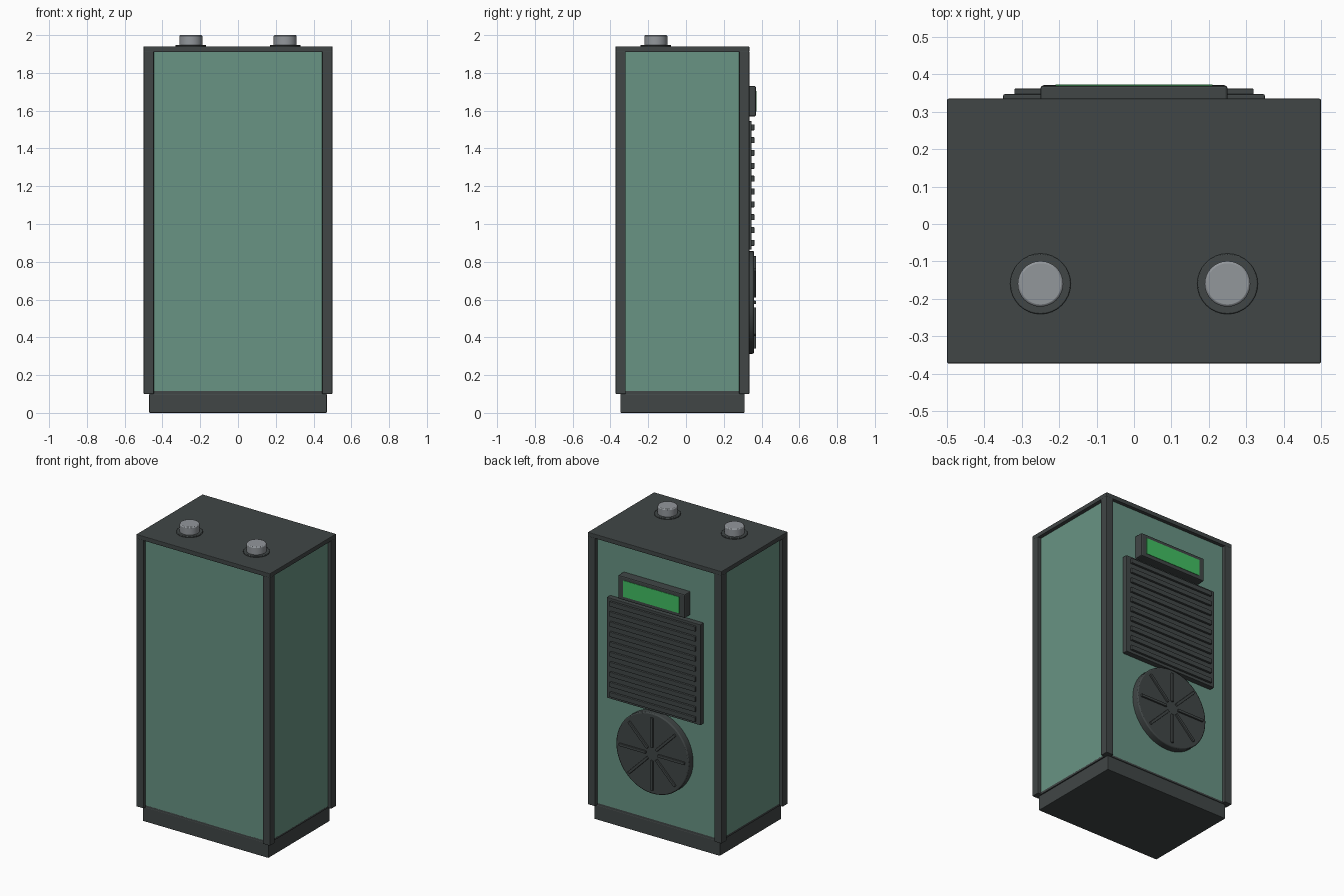
import bpy
from math import pi, sin, cos

cube = bpy.data.objects.get("Cube")
if cube:
    bpy.data.objects.remove(cube, do_unlink=True)


def material(name, r, g, b):
    m = bpy.data.materials.new(name)
    m.use_nodes = True
    m.diffuse_color = (r, g, b, 1)
    m.node_tree.nodes["Principled BSDF"].inputs["Base Color"].default_value = (r, g, b, 1)
    return m


dark = material("dark_grey", 0.052, 0.061, 0.061)
green = material("muted_green", 0.14, 0.295, 0.23)
metal = material("metal_grey", 0.29, 0.31, 0.33)
glow = material("display_green", 0.055, 0.52, 0.125)


def finish(ob, name, mat, bevel):
    ob.name = name
    ob.data.materials.append(mat)
    if bevel:
        mod = ob.modifiers.new("Bevel", "BEVEL")
        mod.width = bevel
        mod.segments = 2
        mod.limit_method = "ANGLE"
    return ob


def box(name, mat, x, y, z, bevel=0.004):
    """Box from (min, max) ranges on each axis."""
    ranges = (x, y, z)
    bpy.ops.mesh.primitive_cube_add(size=1, location=[(a + b) / 2 for a, b in ranges])
    ob = bpy.context.object
    ob.scale = [b - a for a, b in ranges]
    bpy.ops.object.transform_apply(location=False, rotation=False, scale=True)
    return finish(ob, name, mat, bevel)


def cylinder(name, mat, radius, depth, location, rotation=(0, 0, 0), sides=32, bevel=0.004):
    bpy.ops.mesh.primitive_cylinder_add(vertices=sides, radius=radius, depth=depth,
                                        location=location, rotation=rotation)
    bpy.ops.object.shade_smooth_by_angle()
    return finish(bpy.context.object, name, mat, bevel)


FRONT, BACK = -0.373, 0.335

# Plinth, recessed panel body, bottom rail and top plate
box("plinth", dark, (-0.47, 0.47), (-0.347, 0.31), (0, 0.1))
box("bottom_rail", dark, (-0.475, 0.475), (-0.35, 0.312), (0.1, 0.115), 0)
box("panel_body", green, (-0.475, 0.475), (-0.35, 0.312), (0.112, 1.92), 0)
box("top_plate", dark, (-0.5, 0.5), (FRONT, BACK), (1.91, 1.94))

# Corner posts
for side, x in (("right", (-0.5, -0.445)), ("left", (0.445, 0.5))):
    box("front_post_" + side, dark, x, (FRONT, FRONT + 0.054), (0.1, 1.915))
    box("back_post_" + side, dark, x, (BACK - 0.054, BACK), (0.1, 1.915))

# Terminals on the top
for side, x in (("right", -0.25), ("left", 0.25)):
    cylinder("terminal_collar_" + side, dark, 0.081, 0.016, (x, -0.16, 1.94), bevel=0.003)
    cylinder("terminal_" + side, metal, 0.061, 0.065, (x, -0.16, 1.9675), bevel=0.006)

# Display on the back
box("display_bezel", dark, (-0.25, 0.25), (0.305, 0.37), (1.57, 1.73), 0.007)
box("display_screen", glow, (-0.21, 0.21), (0.368, 0.373), (1.595, 1.705), 0)

# Vent with slats
box("vent_plate", dark, (-0.35, 0.35), (0.305, 0.347), (0.865, 1.545))
for i in range(10):
    z = 1.512 - i * 0.068
    box(f"vent_slat_{i + 1}", dark, (-0.32, 0.32), (0.345, 0.362), (z - 0.016, z + 0.016), 0.003)

# Round fan cover with radial ribs
FAN_Z = 0.585
cylinder("fan_cover", dark, 0.272, 0.055, (0, 0.3325, FAN_Z), (pi / 2, 0, 0), 48, 0.007)
for i in range(8):
    a = i * pi / 4
    rib = box(f"fan_rib_{i + 1}", dark, (-0.1, 0.1), (0.356, 0.371), (-0.009, 0.009), 0.003)
    rib.location.x = 0.145 * cos(a)
    rib.location.z = FAN_Z + 0.145 * sin(a)
    rib.rotation_euler.y = -a
